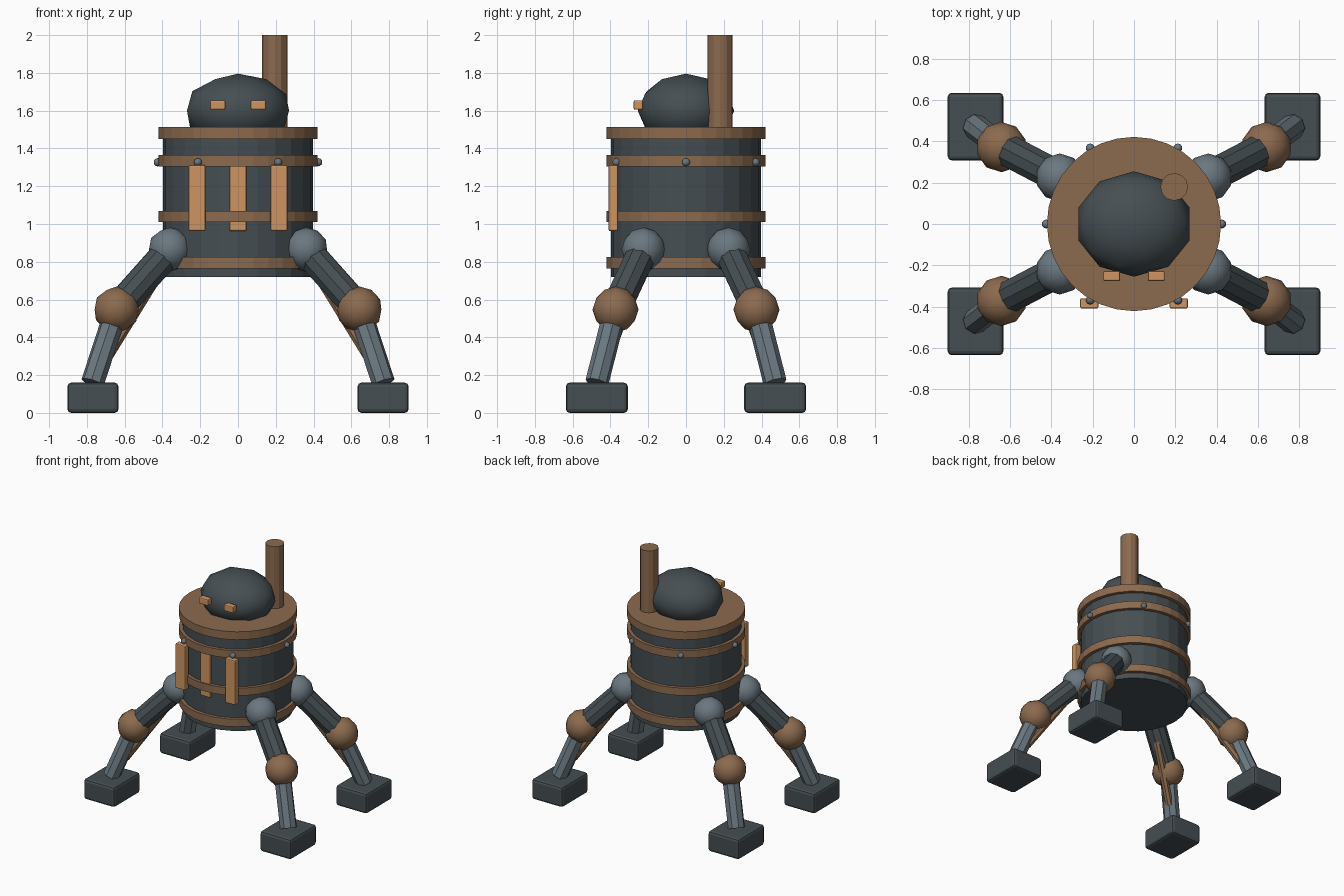
import bpy
import math
from mathutils import Vector

cube = bpy.data.objects.get("Cube")
if cube:
    bpy.data.objects.remove(cube, do_unlink=True)


def material(name, rgb):
    mat = bpy.data.materials.new(name)
    mat.use_nodes = True
    color = (*rgb, 1)
    mat.diffuse_color = color
    mat.node_tree.nodes["Principled BSDF"].inputs["Base Color"].default_value = color
    return mat


SLATE = material("dark slate iron", (0.06, 0.077, 0.085))
STEEL = material("grey steel", (0.145, 0.185, 0.215))
BRONZE = material("brown bronze", (0.262, 0.145, 0.077))
COPPER = material("bright copper", (0.62, 0.30, 0.12))


def finish(name, mat):
    obj = bpy.context.object
    obj.name = name
    obj.data.materials.append(mat)
    return obj


def rod(name, start, end, radius, sides, mat):
    """Flat-sided cylinder between two points."""
    start, end = Vector(start), Vector(end)
    axis = end - start
    bpy.ops.mesh.primitive_cylinder_add(
        vertices=sides, radius=radius, depth=axis.length, location=(start + end) / 2,
        rotation=axis.to_track_quat("Z", "Y").to_euler())
    return finish(name, mat)


def disc(name, bottom, top, radius, sides, mat):
    return rod(name, (0, 0, bottom), (0, 0, top), radius, sides, mat)


def ball(name, center, radius, mat, scale=(1, 1, 1)):
    bpy.ops.mesh.primitive_ico_sphere_add(subdivisions=2, radius=radius, location=center)
    obj = finish(name, mat)
    obj.scale = scale
    bpy.ops.object.shade_smooth_by_angle(angle=math.radians(40))
    return obj


def box(name, center, size, bevel, mat):
    bpy.ops.mesh.primitive_cube_add(size=1, location=center)
    obj = finish(name, mat)
    obj.scale = size
    bpy.ops.object.transform_apply(location=False, rotation=False, scale=True)
    mod = obj.modifiers.new("rounded edges", "BEVEL")
    mod.width = bevel
    mod.segments = 2
    return obj


# Boiler body, hoops and lid
disc("boiler_body", 0.72, 1.48, 0.397, 24, SLATE)
for name, z in (("lower", 0.795), ("middle", 1.04), ("upper", 1.335)):
    disc(name + "_hoop", z - 0.03, z + 0.03, 0.422, 32, BRONZE)
disc("lid", 1.45, 1.513, 0.422, 32, BRONZE)

# Rivets around the upper hoop
for i in range(6):
    a = i * math.tau / 6
    ball(f"rivet_{i + 1}", (0.425 * math.cos(a), 0.425 * math.sin(a), 1.327), 0.022, STEEL)

# Head, eyes and chimney
ball("head_dome", (0, 0, 1.6), 0.284, SLATE, (1, 0.9, 0.69))
for side, x in (("left", 0.108), ("right", -0.108)):
    box(side + "_eye", (x, -0.252, 1.63), (0.082, 0.05, 0.05), 0.008, COPPER)
rod("chimney", (0.195, 0.18, 1.48), (0.195, 0.18, 2.0), 0.067, 12, BRONZE)

# Vertical copper plates on the front
for name, x in (("left", 0.217), ("centre", 0), ("right", -0.217)):
    box(name + "_front_plate", (x, -0.385, 1.137), (0.088, 0.05, 0.35), 0.008, COPPER)

# Four legs
for side, sx in (("left", 1), ("right", -1)):
    for end, sy in (("front", -1), ("back", 1)):
        def at(x, y, z):
            return (sx * x, sy * y, z)

        leg = f"{end}_{side}_"
        hip, knee, ankle = at(0.36, 0.225, 0.865), at(0.643, 0.373, 0.547), at(0.77, 0.472, 0.16)
        ball(leg + "hip", hip, 0.117, STEEL)
        rod(leg + "thigh", hip, knee, 0.082, 10, SLATE)
        ball(leg + "knee", knee, 0.122, BRONZE)
        rod(leg + "shin", knee, ankle, 0.062, 8, STEEL)
        rod(leg + "piston", at(0.45, 0.27, 0.69), at(0.69, 0.415, 0.3), 0.03, 8, BRONZE)
        box(leg + "foot", at(0.768, 0.472, 0.08), (0.27, 0.328, 0.16), 0.02, SLATE)
